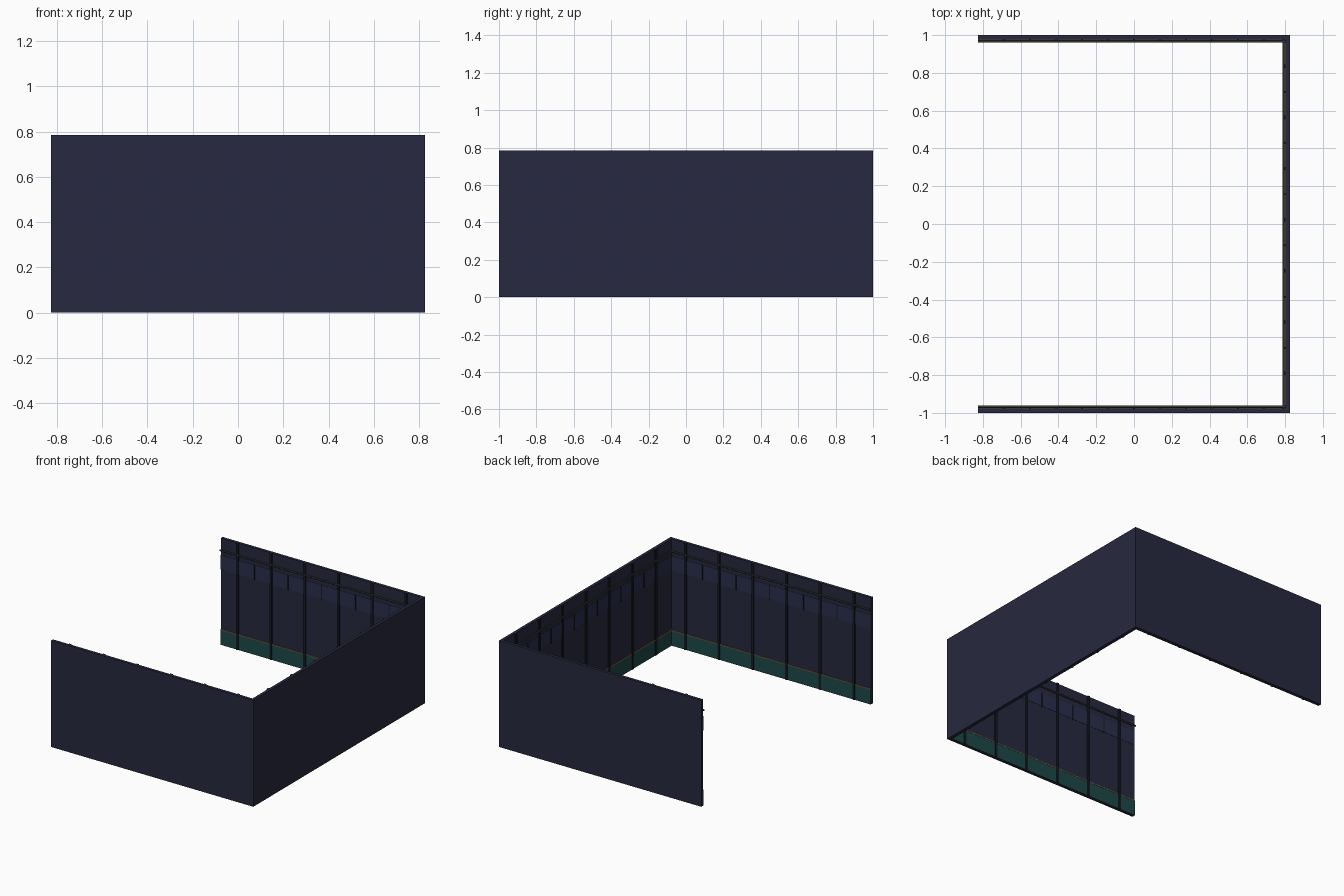
import bpy
import math
from mathutils import Vector

if "Cube" in bpy.data.objects:
    bpy.data.objects.remove(bpy.data.objects["Cube"])

HX, HY, H, T = 0.825, 1.0, 0.785, 0.022   # half sizes, height, wall thickness


def material(name, rgb):
    m = bpy.data.materials.new(name)
    m.diffuse_color = (*rgb, 1)
    m.use_nodes = True
    m.node_tree.nodes["Principled BSDF"].inputs["Base Color"].default_value = m.diffuse_color
    return m


NAVY = material("navy", (0.020, 0.022, 0.050))
BLUE = material("band_blue", (0.024, 0.028, 0.075))
TEAL = material("teal", (0.012, 0.065, 0.065))
BRASS = material("brass", (0.22, 0.14, 0.06))
DARK = material("dark_metal", (0.010, 0.011, 0.015))
GREY = material("grey_metal", (0.045, 0.045, 0.045))


def box(name, lo, hi, mat):
    lo, hi = Vector(lo), Vector(hi)
    bpy.ops.mesh.primitive_cube_add(size=1, location=(lo + hi) / 2)
    ob = bpy.context.object
    ob.name = name
    ob.scale = hi - lo
    bpy.ops.object.transform_apply(location=False, rotation=False, scale=True)
    ob.data.materials.append(mat)
    return ob


def wall_box(side, name, a0, a1, d0, d1, z0, z1, mat):
    """Box on a wall: a = along the wall, d = depth inward from its outer face."""
    if side == "right":
        return box(name, (HX - d1, a0, z0), (HX - d0, a1, z1), mat)
    if side == "back":
        return box(name, (a0, HY - d1, z0), (a1, HY - d0, z1), mat)
    return box(name, (a0, -HY + d0, z0), (a1, -HY + d1, z1), mat)


def rail(side, a0, a1):
    d, z, r = 0.033, 0.70, 0.006
    mid = (a0 + a1) / 2
    if side == "right":
        loc, rot = (HX - d, mid, z), (math.pi / 2, 0, 0)
    else:
        s = 1 if side == "back" else -1
        loc, rot = (mid, s * (HY - d), z), (0, math.pi / 2, 0)
    bpy.ops.mesh.primitive_cylinder_add(vertices=12, radius=r, depth=a1 - a0,
                                        location=loc, rotation=rot)
    ob = bpy.context.object
    ob.name = side + "_pipe_rail"
    ob.data.materials.append(GREY)
    bpy.ops.object.shade_smooth_by_angle()


def dress(side, w0, w1, a0, a1, ribs, posts):
    # wall slab
    wall_box(side, side + "_wall", w0, w1, 0, T, 0, H, NAVY)
    # lower panel with its cap strip
    wall_box(side, side + "_lower_panel", a0, a1, T, 0.026, 0, 0.11, TEAL)
    wall_box(side, side + "_lower_trim", a0, a1, T, 0.028, 0.11, 0.116, BRASS)
    # upper band split by short posts
    wall_box(side, side + "_upper_band", a0, a1, T, 0.024, 0.555, 0.66, BLUE)
    for p in posts:
        wall_box(side, side + "_band_divider", p - 0.004, p + 0.004,
                 T, 0.028, 0.55, 0.66, DARK)
    # full height ribs
    for p in ribs:
        wall_box(side, side + "_rib", p - 0.009, p + 0.009, T, 0.031, 0, H, DARK)
    rail(side, a0, a1)


# long-axis side walls
side_ribs = [(i - 2.5) * 0.275 for i in range(6)]
side_posts = [(i - 2) * 0.275 for i in range(5)]
for s in ("front", "back"):
    dress(s, -HX, HX, -HX, HX - T, side_ribs, side_posts)

# closing wall
dress("right", -HY + T, HY - T, -HY + T, HY - T,
      [-0.79 + 0.271 * i for i in range(7)],
      [-0.655 + 0.271 * i for i in range(6)])
